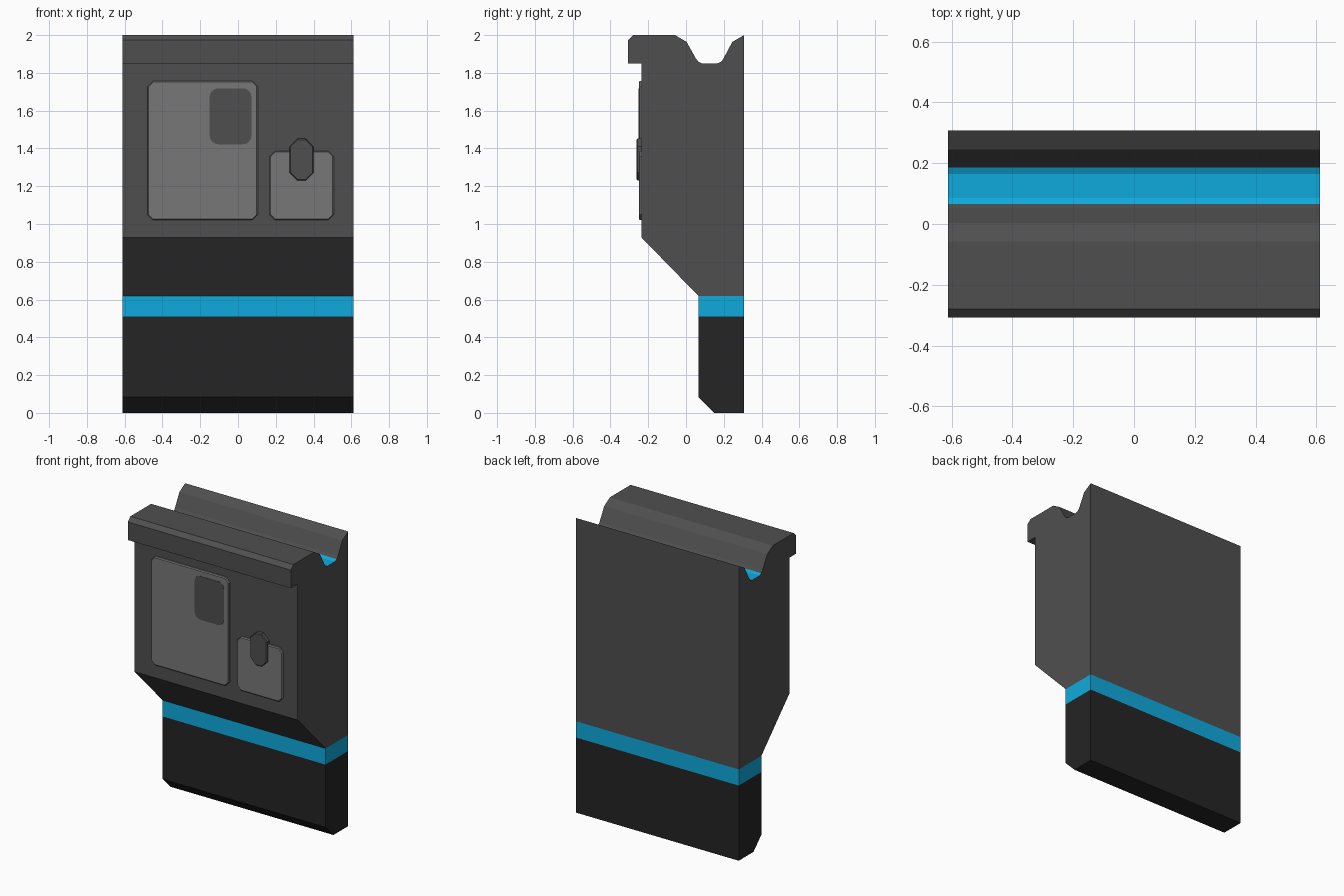
import bpy, bmesh, math
from mathutils import Vector

if "Cube" in bpy.data.objects:
    bpy.data.objects.remove(bpy.data.objects["Cube"])


def material(name, rgb):
    m = bpy.data.materials.new(name)
    m.diffuse_color = (*rgb, 1)
    m.use_nodes = True
    m.node_tree.nodes["Principled BSDF"].inputs["Base Color"].default_value = m.diffuse_color
    return m


GREY = material("dark_grey", (0.078, 0.078, 0.078))
BLACK = material("near_black", (0.018, 0.018, 0.018))
BLUE = material("bright_blue", (0.005, 0.40, 0.72))
PANEL = material("mid_grey", (0.185, 0.185, 0.185))
HALF_W = 0.612


def finish(name, bm, mats):
    bmesh.ops.recalc_face_normals(bm, faces=bm.faces[:])
    me = bpy.data.meshes.new(name)
    bm.to_mesh(me)
    bm.free()
    for m in mats:
        me.materials.append(m)
    ob = bpy.data.objects.new(name, me)
    bpy.context.collection.objects.link(ob)
    return ob


# Main body: side profile (y, z) extruded across x
profile = [(0.308, 0), (0.308, 2.0), (0.245, 1.964), (0.198, 1.875), (0.186, 1.859),
           (0.165, 1.85), (0.085, 1.85), (0.066, 1.859), (0.053, 1.875), (0.003, 1.964),
           (-0.058, 2.0), (-0.28, 2.0), (-0.308, 1.973), (-0.308, 1.85),
           (-0.235, 1.85), (-0.235, 0.928), (0.065, 0.62), (0.065, 0.085), (0.15, 0)]
bm = bmesh.new()
cap = bm.faces.new([bm.verts.new((-HALF_W, y, z)) for y, z in profile])
ext = bmesh.ops.extrude_face_region(bm, geom=[cap], use_keep_orig=True)
bmesh.ops.translate(bm, vec=(2 * HALF_W, 0, 0),
                    verts=[g for g in ext["geom"] if isinstance(g, bmesh.types.BMVert)])
# Cut the coloured band into the shell
for z in (0.62, 0.51):
    bmesh.ops.bisect_plane(bm, geom=bm.verts[:] + bm.edges[:] + bm.faces[:],
                           plane_co=(0, 0, z), plane_no=(0, 0, 1), dist=1e-5)
# Colours by height; the groove floor is blue as well
for f in bm.faces:
    zs = [v.co.z for v in f.verts]
    ys = [v.co.y for v in f.verts]
    if max(zs) < 0.511:
        f.material_index = 1
    elif max(zs) < 0.621:
        f.material_index = 2
    elif min(zs) > 1.849 and max(zs) < 1.86 and min(ys) > 0.06:
        f.material_index = 2
finish("body_shell", bm, [GREY, BLACK, BLUE])


def plate(name, x0, x1, z0, z1, corner, y_back, y_front, mat, inset=0.0, steps=1):
    """Front plate with cut (steps=1) or rounded corners and a sloped rim."""
    def ring(y, d):
        pts = []
        c = corner
        centres = [(x1 - c, z1 - c), (x0 + c, z1 - c), (x0 + c, z0 + c), (x1 - c, z0 + c)]
        for q, (cx, cz) in enumerate(centres):
            for i in range(steps + 1):
                a = (q + i / steps) * math.pi / 2
                r = c - d
                pts.append(bm.verts.new((cx + r * math.cos(a), y, cz + r * math.sin(a))))
        return pts
    bm = bmesh.new()
    rings = [ring(y_back, 0)]
    if inset:
        rings.append(ring(y_front + inset, 0))
    rings.append(ring(y_front, inset))
    n = len(rings[0])
    for a, b in zip(rings, rings[1:]):
        for i in range(n):
            j = (i + 1) % n
            bm.faces.new((a[i], a[j], b[j], b[i]))
    bm.faces.new(rings[-1])
    bm.faces.new(rings[0])
    return finish(name, bm, [mat])


# Front panels and their details
plate("large_panel", -0.48, 0.105, 1.02, 1.757, 0.03, -0.234, -0.25, PANEL, 0.006)
plate("large_panel_window", -0.15, 0.071, 1.422, 1.718, 0.045, -0.249, -0.252, GREY, 0, 4)
plate("small_panel", 0.167, 0.507, 1.02, 1.387, 0.03, -0.234, -0.25, PANEL, 0.006)
plate("latch", 0.273, 0.40, 1.23, 1.452, 0.042, -0.234, -0.262, GREY, 0.006)
